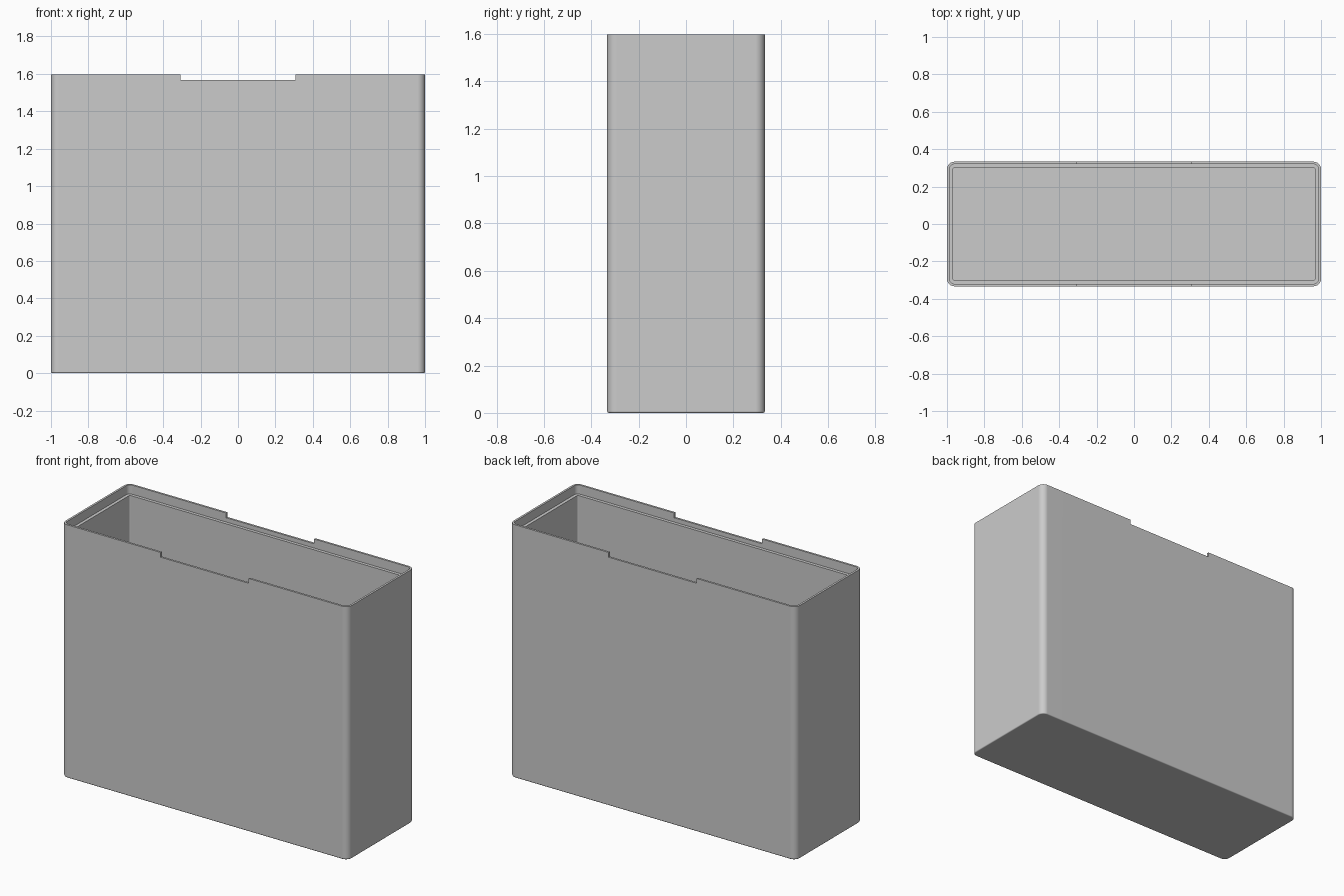
import bpy, bmesh, math

cube = bpy.data.objects.get("Cube")
if cube:
    bpy.data.objects.remove(cube)

HALF_X, HALF_Y, HEIGHT = 1.0, 0.333, 1.597
RADIUS = 0.04          # vertical corner rounding
LIP, WALL = 0.013, 0.033
NOTCH_HALF, NOTCH_Z = 0.307, 1.567
LEDGE_Z, FLOOR_Z = 1.54, 0.033
FOOT = 0.007           # rounding of the bottom edge
STEPS = 6

gray = bpy.data.materials.new("light gray")
gray.use_nodes = True
color = (0.6, 0.6, 0.6, 1)
gray.diffuse_color = color
gray.node_tree.nodes["Principled BSDF"].inputs["Base Color"].default_value = color

bm = bmesh.new()


def ring(inset, z):
    """Rounded rectangle, with extra points where the notches start and end."""
    r = max(RADIUS - inset, 0.003)
    cx, cy = HALF_X - inset - r, HALF_Y - inset - r
    points = []
    for quarter, (sx, sy) in enumerate([(1, 1), (-1, 1), (-1, -1), (1, -1)]):
        for i in range(STEPS + 1):
            a = math.pi / 2 * (quarter + i / STEPS)
            points.append((sx * cx + r * math.cos(a), sy * cy + r * math.sin(a)))
        if quarter % 2 == 0:
            points += [(k * sx * NOTCH_HALF, sy * (cy + r)) for k in (1, -1)]
    return [bm.verts.new((x, y, z)) for x, y in points]


def bridge(a, b):
    n = len(a)
    return [bm.faces.new((a[i], a[(i + 1) % n], b[(i + 1) % n], b[i])) for i in range(n)]


# Shell, from the rounded foot up the outside
foot = [ring(FOOT * (1 - math.sin(a)), FOOT * (1 - math.cos(a)))
        for a in (math.pi / 2 * i / 3 for i in range(4))]
bm.faces.new(foot[0])
for low, high in zip(foot, foot[1:]):
    bridge(low, high)
outer, lip = ring(0, NOTCH_Z), ring(LIP, NOTCH_Z)
bridge(foot[-1], outer)
rim = bridge(outer, lip)

# Inside: lip, ledge, inner wall and floor
inside = [lip, ring(LIP, LEDGE_Z), ring(WALL, LEDGE_Z), ring(WALL, FLOOR_Z)]
for a, b in zip(inside, inside[1:]):
    bridge(a, b)
bm.faces.new(inside[-1])

# Raised rim, leaving a notch in the front and the back
raised = [f for f in rim if abs(f.calc_center_median().x) > 0.01
          or abs(f.calc_center_median().y) < HALF_Y / 2]
result = bmesh.ops.extrude_face_region(bm, geom=raised)
top = [v for v in result["geom"] if isinstance(v, bmesh.types.BMVert)]
bmesh.ops.translate(bm, verts=top, vec=(0, 0, HEIGHT - NOTCH_Z))
bmesh.ops.recalc_face_normals(bm, faces=bm.faces[:])

mesh = bpy.data.meshes.new("box_shell")
bm.to_mesh(mesh)
bm.free()
mesh.materials.append(gray)
box = bpy.data.objects.new("box_shell", mesh)
bpy.context.collection.objects.link(box)

# Smooth corners with flat walls
bpy.ops.object.select_all(action="DESELECT")
box.select_set(True)
bpy.context.view_layer.objects.active = box
bpy.ops.object.shade_smooth_by_angle(angle=math.radians(35))
normals = box.modifiers.new("flat walls", "WEIGHTED_NORMAL")
normals.keep_sharp = True
